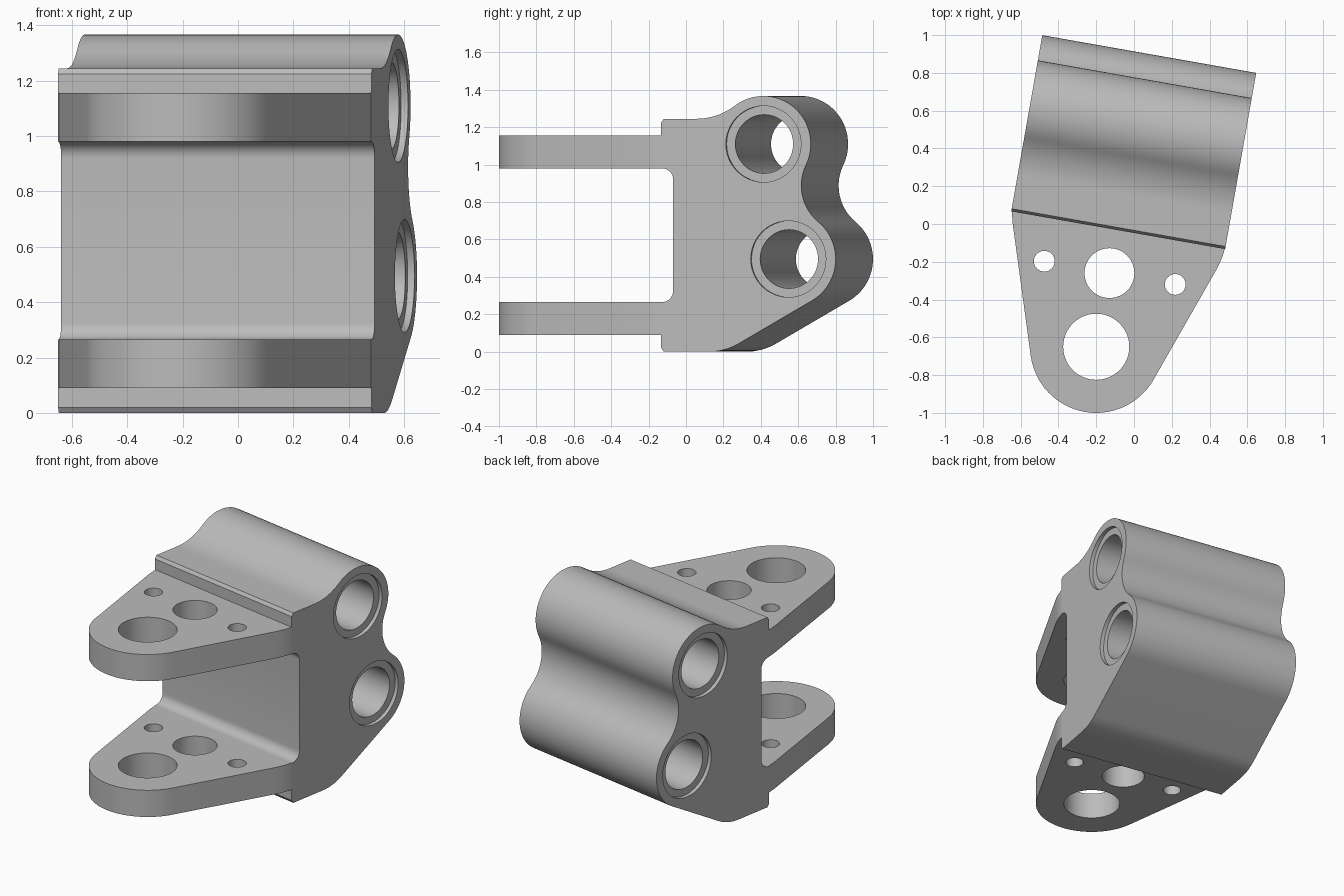
import bpy, bmesh
from math import sin, cos, radians, atan2, degrees, sqrt
from mathutils import Matrix, Vector

cube = bpy.data.objects.get("Cube")
if cube:
    bpy.data.objects.remove(cube, do_unlink=True)

grey = bpy.data.materials.new("machined grey")
grey.use_nodes = True
COLOUR = (0.5, 0.5, 0.5, 1)
grey.diffuse_color = COLOUR
grey.node_tree.nodes["Principled BSDF"].inputs["Base Color"].default_value = COLOUR


def arc(c, r, a, b, n=16):
    """Points on an arc from angle a to b, in degrees."""
    steps = [radians(a + (b - a) * i / n) for i in range(n + 1)]
    return [(c[0] + r * cos(t), c[1] + r * sin(t)) for t in steps]


def circle(c, r, n=48):
    return arc(c, r, 0, 360, n)[:-1]


def angle(a, b):
    return degrees(atan2(b[1] - a[1], b[0] - a[0]))


def extrude(name, loops, depth, matrix):
    """Fill the loops (first is the outline, the rest holes) and extrude both ways."""
    curve = bpy.data.curves.new(name, "CURVE")
    curve.dimensions = "2D"
    curve.fill_mode = "BOTH"
    curve.extrude = depth / 2
    for pts in loops:
        spline = curve.splines.new("POLY")
        spline.points.add(len(pts) - 1)
        for p, co in zip(spline.points, pts):
            p.co = (co[0], co[1], 0, 1)
        spline.use_cyclic_u = True
    temp = bpy.data.objects.new(name, curve)
    bpy.context.collection.objects.link(temp)
    bpy.context.view_layer.update()
    graph = bpy.context.evaluated_depsgraph_get()
    mesh = bpy.data.meshes.new_from_object(temp.evaluated_get(graph))
    bpy.data.objects.remove(temp, do_unlink=True)
    # weld caps to walls
    bm = bmesh.new()
    bm.from_mesh(mesh)
    bmesh.ops.remove_doubles(bm, verts=bm.verts, dist=0.0005)
    bmesh.ops.recalc_face_normals(bm, faces=bm.faces)
    bm.to_mesh(mesh)
    bm.free()
    mesh.materials.clear()
    mesh.materials.append(grey)
    mesh.name = name
    obj = bpy.data.objects.new(name, mesh)
    bpy.context.collection.objects.link(obj)
    obj.matrix_world = matrix
    bpy.ops.object.select_all(action="DESELECT")
    obj.select_set(True)
    bpy.context.view_layer.objects.active = obj
    bpy.ops.object.shade_smooth_by_angle(angle=radians(25))
    return obj


# Skewed body frame: across runs left to right, back runs to the rear
SKEW = radians(10)
across = Vector((cos(SKEW), -sin(SKEW), 0))
back = Vector((sin(SKEW), cos(SKEW), 0))
corner = Vector((-0.65, 0.067, 0))
WIDTH = 1.15
mid = corner + across * WIDTH / 2
body_frame = Matrix((back, (0, 0, 1), across)).transposed().to_4x4()
body_frame.translation = mid

# Body side profile: (depth from front, height)
upper, lower, R = (0.555, 1.11), (0.69, 0.495), 0.257
TOP, CH = 1.245, 0.02
# hollow between the two bosses, tangent to both
neck_r = 0.25
dx, dz = upper[0] - lower[0], upper[1] - lower[1]
d = sqrt(dx * dx + dz * dz)
h = sqrt((R + neck_r) ** 2 - d * d / 4)
neck = ((upper[0] + lower[0]) / 2 + h * dz / d,
        (upper[1] + lower[1]) / 2 - h * dx / d)
# hollow from the top lip up onto the upper boss
start = 0.19
a, b = upper[0] - start, TOP - upper[1]
top_r = (a * a + b * b - R * R) / (2 * (R - b))
dip = (start, TOP + top_r)
# rounded bend from the base to the sloping underside
slope = 30
foot_y = lower[0] + R * sin(radians(slope)) - (lower[1] - R * cos(radians(slope))) / \
    sin(radians(slope)) * cos(radians(slope))
bend_r = 0.32
bend = (foot_y - bend_r * sin(radians(slope / 2)) / cos(radians(slope / 2)), bend_r)

LOW, HIGH, FIL, FACE = 0.265, 0.98, 0.06, 0.065
profile = [(0, CH), (CH * 0.7, 0)]
profile += arc(bend, bend_r, -90, slope - 90, 10)
profile += arc(lower, R, slope - 90, angle(lower, neck), 24)
profile += arc(neck, neck_r, angle(neck, lower) % 360, angle(neck, upper) % 360, 14)[1:-1]
profile += arc(upper, R, angle(upper, neck), angle(upper, dip), 26)
profile += arc(dip, top_r, angle(dip, upper), -90, 12)[1:]
profile += [(CH * 0.7, TOP), (0, TOP - CH), (0, HIGH)]
profile += arc((FACE - FIL, HIGH - FIL), FIL, 90, 0, 8)
profile += arc((FACE - FIL, LOW + FIL), FIL, 0, -90, 8)
profile += [(0, LOW)]

SEAT = 0.204
extrude("body", [profile, circle(upper, SEAT), circle(lower, SEAT)], WIDTH, body_frame)

# Sleeves set slightly below the side faces
for name, c in (("upper_sleeve", upper), ("lower_sleeve", lower)):
    extrude(name, [circle(c, SEAT), circle(c, 0.157)], WIDTH - 0.05, body_frame)

# Arms: tapered plates with rounded tips and four holes
tip, tip_r = (-0.2, -0.65), 0.35
root_left = corner + across * 0.002 + back * 0.004
root_right = corner + across * (WIDTH - 0.002) + back * 0.004
outline = [root_left[:2], (-0.642, 0.0)]
outline += arc(tip, tip_r, 188, 330, 32)
outline += [(0.44, -0.235), (0.457, -0.2), (0.47, -0.168), root_right[:2]]
holes = [circle(tip, 0.175), circle((-0.13, -0.26), 0.132),
         circle((-0.475, -0.197), 0.055, 32), circle((0.218, -0.32), 0.055, 32)]
for name, z0, z1 in (("lower_arm", 0.09, LOW), ("upper_arm", HIGH, 1.155)):
    extrude(name, [outline] + holes, z1 - z0, Matrix.Translation((0, 0, (z0 + z1) / 2)))
